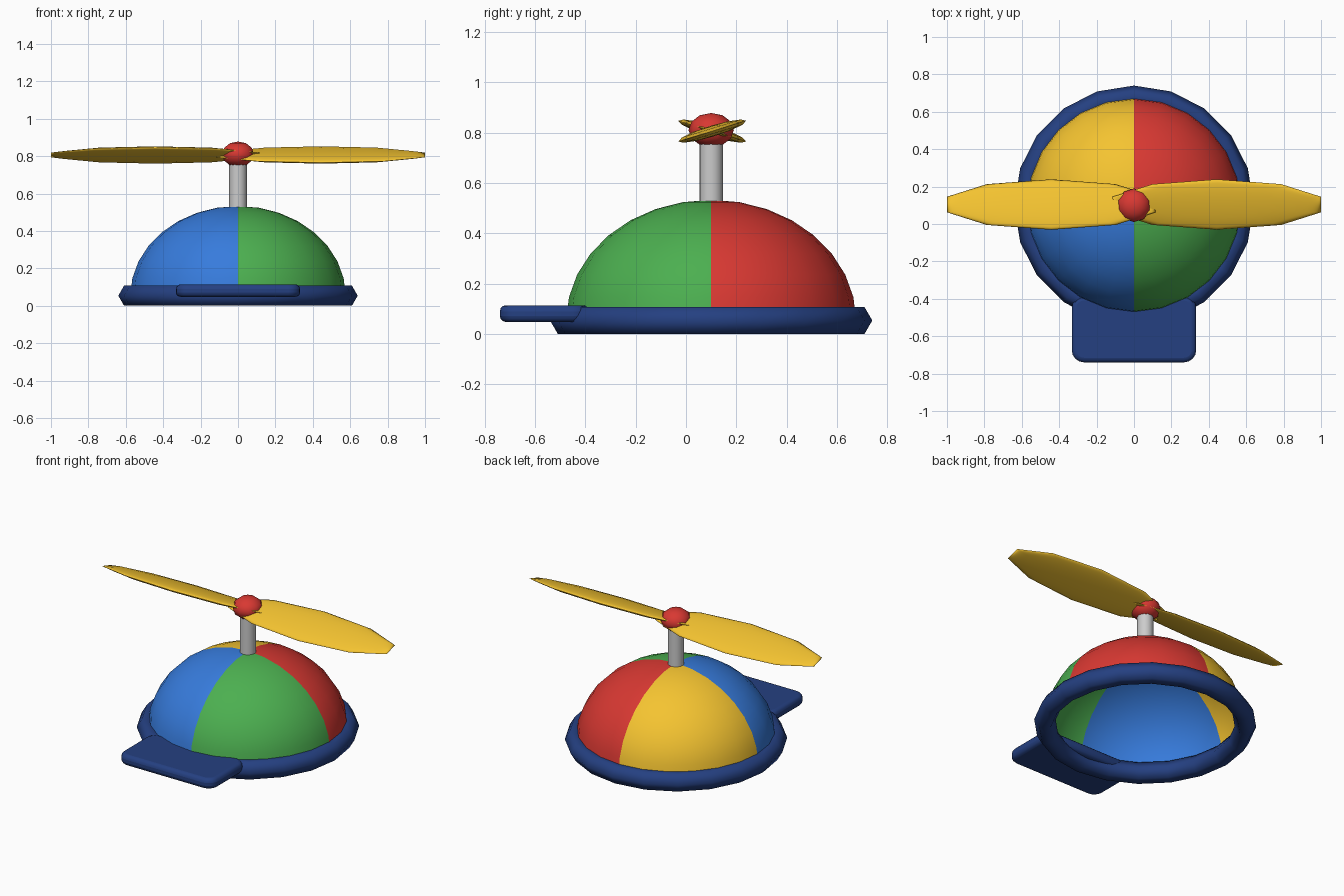
import bpy, bmesh
from math import radians
from mathutils import Matrix

if "Cube" in bpy.data.objects:
    bpy.data.objects.remove(bpy.data.objects["Cube"])

CY = 0.10  # y of the cap's axis


def mat(name, rgb):
    m = bpy.data.materials.new(name)
    m.diffuse_color = (*rgb, 1)
    m.use_nodes = True
    m.node_tree.nodes["Principled BSDF"].inputs["Base Color"].default_value = m.diffuse_color
    return m


red = mat("red", (0.69, 0.04, 0.032))
green = mat("green", (0.072, 0.43, 0.08))
yellow = mat("yellow", (0.91, 0.55, 0.03))
blue = mat("blue", (0.038, 0.20, 0.72))
navy = mat("navy", (0.018, 0.051, 0.22))


def finish(name, material=None, angle=60):
    ob = bpy.context.object
    ob.name = ob.data.name = name
    if material:
        ob.data.materials.append(material)
    bpy.ops.object.shade_smooth_by_angle(angle=radians(angle))
    return ob


def mesh_object(name, bm):
    me = bpy.data.meshes.new(name)
    bm.to_mesh(me)
    bm.free()
    ob = bpy.data.objects.new(name, me)
    bpy.context.collection.objects.link(ob)
    bpy.ops.object.select_all(action='DESELECT')
    bpy.context.view_layer.objects.active = ob
    ob.select_set(True)
    return ob


def ball(name, location, scale, material, tilt=0):
    bpy.ops.mesh.primitive_uv_sphere_add(segments=10, ring_count=6, radius=1,
                                         location=location, rotation=(tilt, 0, 0))
    bpy.context.object.scale = scale
    return finish(name, material, 80)


# Open half-dome with one colour per quarter
bm = bmesh.new()
bmesh.ops.create_uvsphere(bm, u_segments=24, v_segments=16, radius=1)
bmesh.ops.delete(bm, geom=[v for v in bm.verts if v.co.z < -0.01], context='VERTS')
for f in bm.faces:
    c = f.calc_center_median()
    f.material_index = (c.x < 0) + 2 * (c.y > 0)
bm.transform(Matrix.Translation((0, CY, 0.053)) @ Matrix.Diagonal((0.576, 0.576, 0.48, 1)))
dome = mesh_object("cap_dome", bm)
for m in (green, blue, red, yellow):
    dome.data.materials.append(m)
finish("cap_dome")

# Six-sided ring around the rim
bpy.ops.mesh.primitive_torus_add(location=(0, CY, 0.0537), major_radius=0.578, minor_radius=0.062,
                                 major_segments=20, minor_segments=6)
finish("rim_band", navy, 65)

# Visor: rounded slab
bm = bmesh.new()
bmesh.ops.create_cube(bm, size=1)
bm.transform(Matrix.Translation((0, -0.562, 0.081)) @ Matrix.Diagonal((0.665, 0.355, 0.066, 1)))
uprights = [e for e in bm.edges if abs(e.verts[0].co.z - e.verts[1].co.z) > 0.01]
bmesh.ops.bevel(bm, geom=uprights, offset=0.065, segments=4, profile=0.5, affect='EDGES')
visor = mesh_object("visor", bm)
finish("visor", navy, 50)
bev = visor.modifiers.new("soft_edges", 'BEVEL')
bev.width, bev.segments, bev.limit_method = 0.024, 3, 'ANGLE'
bev.angle_limit = radians(50)

# Propeller post and hub
bpy.ops.mesh.primitive_cylinder_add(vertices=16, radius=0.047, depth=0.30, location=(0, CY, 0.65))
finish("propeller_post", None, 40)
ball("propeller_hub", (0, CY, 0.81), (0.09, 0.09, 0.068), red)

# Two blades, pitched opposite ways
for side, label in ((1, "right"), (-1, "left")):
    ball(f"propeller_blade_{label}", (side * 0.4425, CY + 0.004, 0.806),
         (0.586, 0.141, 0.022), yellow, side * radians(17))
